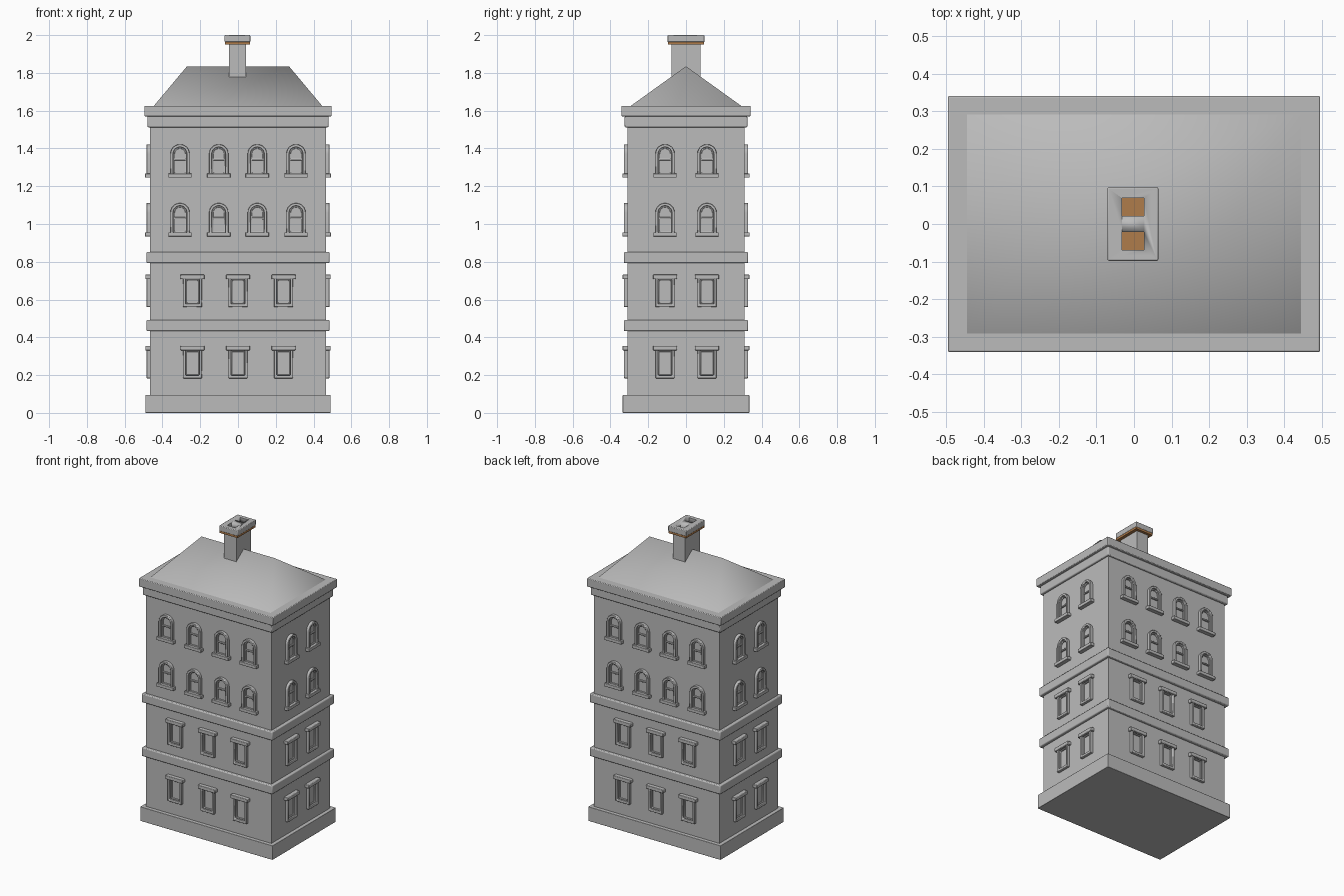
import bpy, bmesh, math
from mathutils import Matrix

if "Cube" in bpy.data.objects:
    bpy.data.objects.remove(bpy.data.objects["Cube"])


def material(name, rgb):
    m = bpy.data.materials.new(name)
    m.use_nodes = True
    m.diffuse_color = (*rgb, 1)
    m.node_tree.nodes["Principled BSDF"].inputs["Base Color"].default_value = (*rgb, 1)
    return m


STONE = material("grey stone", (0.5, 0.5, 0.5))
CLAY = material("brown clay", (0.43, 0.2, 0.07))


def add_box(bm, x, y, z):
    """Box spanning the given (low, high) ranges."""
    size = [b - a for a, b in (x, y, z)]
    mid = [(a + b) / 2 for a, b in (x, y, z)]
    bmesh.ops.create_cube(bm, size=1, matrix=Matrix.Translation(mid) @ Matrix.Diagonal((*size, 1)))


def to_mesh(bm, name, mat):
    bmesh.ops.recalc_face_normals(bm, faces=bm.faces)
    mesh = bpy.data.meshes.new(name)
    bm.to_mesh(mesh)
    bm.free()
    mesh.materials.append(mat)
    return mesh


def place(mesh, name, bevel=0, angle=35, matrix=None):
    ob = bpy.data.objects.new(name, mesh)
    bpy.context.collection.objects.link(ob)
    if matrix:
        ob.matrix_world = matrix
    if bevel:
        mod = ob.modifiers.new("soft edges", "BEVEL")
        mod.width, mod.segments, mod.limit_method = bevel, 2, "ANGLE"
        mod.angle_limit = math.radians(40)
    bpy.ops.object.select_all(action="DESELECT")
    ob.select_set(True)
    bpy.context.view_layer.objects.active = ob
    bpy.ops.object.shade_smooth_by_angle(angle=math.radians(angle))
    return ob


def slab(name, hx, hy, low, high, bevel=0, mat=STONE, cx=0):
    bm = bmesh.new()
    add_box(bm, (cx - hx, cx + hx), (-hy, hy), (low, high))
    return place(to_mesh(bm, name, mat), name, bevel)


# Walls, plinth, storey bands and cornice
HX, HY = 0.465, 0.31
slab("walls", HX, HY, 0.02, 1.6)
slab("plinth", 0.49, 0.335, 0, 0.095, 0.002)
slab("lower_band", 0.484, 0.329, 0.433, 0.492, 0.006)
slab("upper_band", 0.484, 0.329, 0.793, 0.852, 0.006)
slab("cornice_lower", 0.48, 0.325, 1.512, 1.572, 0.006)
slab("cornice_upper", 0.496, 0.341, 1.57, 1.626, 0.004)

# Hipped roof
bm = bmesh.new()
eaves = [bm.verts.new((sx * 0.45, sy * 0.3, 1.62)) for sx, sy in ((-1, -1), (1, -1), (1, 1), (-1, 1))]
ridge = [bm.verts.new((sx * 0.27, 0, 1.835)) for sx in (-1, 1)]
a, b, c, d = eaves
for face in ((a, b, ridge[1], ridge[0]), (c, d, ridge[0], ridge[1]), (b, c, ridge[1]), (d, a, ridge[0]), (d, c, b, a)):
    bm.faces.new(face)
place(to_mesh(bm, "roof", STONE), "roof", angle=62)

# Chimney: shaft, clay slab and a cap with two flues
CX = -0.003
slab("chimney_shaft", 0.045, 0.078, 1.6, 1.955, cx=CX)
slab("chimney_clay_slab", 0.066, 0.096, 1.95, 1.966, cx=CX, mat=CLAY)
cap = slab("chimney_cap", 0.068, 0.098, 1.963, 2.0, 0.004, cx=CX)
bm = bmesh.new()
for y in (-0.045, 0.045):
    add_box(bm, (CX - 0.029, CX + 0.029), (y - 0.024, y + 0.024), (1.9, 2.1))
cutter = place(to_mesh(bm, "flue_cutter", STONE), "flue_cutter")
cutter.hide_render = True
cutter.hide_set(True)
cut = cap.modifiers.new("flues", "BOOLEAN")
cut.object, cut.operation, cut.solver = cutter, "DIFFERENCE", "EXACT"


# Windows, built facing -y with the wall at y = 0
def outline(half, low, top, arched):
    if not arched:
        return [(-half, low), (half, low), (half, top), (-half, top)]
    arc = [(half * math.cos(t * math.pi / 12), top - half + half * math.sin(t * math.pi / 12)) for t in range(13)]
    return [(-half, low), (half, low)] + arc


def add_ring(bm, outer, inner, depth):
    """Raised surround between two matching outlines."""
    loops = [[bm.verts.new((x, y, z)) for x, z in pts]
             for pts, y in ((outer, 0.004), (outer, -depth), (inner, -depth), (inner, 0.004))]
    for p, q in zip(loops, loops[1:]):
        for i in range(len(p)):
            j = (i + 1) % len(p)
            bm.faces.new((p[i], p[j], q[j], q[i]))


def window(name, arched):
    bm = bmesh.new()
    if arched:
        shapes = [outline(h, z, t, True) for h, z, t in ((0.051, 0, 0.165), (0.036, 0.005, 0.15), (0.028, 0.014, 0.142))]
        add_box(bm, (-0.062, 0.062), (-0.027, 0.01), (-0.012, 0.01))
        add_box(bm, (-0.034, 0.034), (-0.009, 0.004), (0.08, 0.09))
    else:
        shapes = [outline(h, z, t, False) for h, z, t in ((0.051, 0, 0.155), (0.036, 0.016, 0.147), (0.029, 0.023, 0.14))]
        add_box(bm, (-0.064, 0.064), (-0.026, 0.01), (0.148, 0.172))
    add_ring(bm, shapes[0], shapes[1], 0.019)
    add_ring(bm, shapes[1], shapes[2], 0.009)
    return to_mesh(bm, name, STONE)


arched, square = window("arched_window", True), window("square_window", False)
ROWS = ((square, 0.183, (-0.241, 0, 0.241)), (square, 0.56, (-0.241, 0, 0.241)),
        (arched, 0.946, (-0.307, -0.102, 0.102, 0.307)), (arched, 1.257, (-0.307, -0.102, 0.102, 0.307)))
SIDES = (("front", 0, HY), ("left", 90, HX), ("back", 180, HY), ("right", 270, HX))
for side, degrees, reach in SIDES:
    turn = Matrix.Rotation(math.radians(degrees), 4, "Z")
    for storey, (mesh, z, places) in enumerate(ROWS, 1):
        for x in places if reach == HY else (-0.111, 0.111):
            place(mesh, f"{side}_window_storey_{storey}", 0.004, matrix=turn @ Matrix.Translation((x, -reach, z)))
